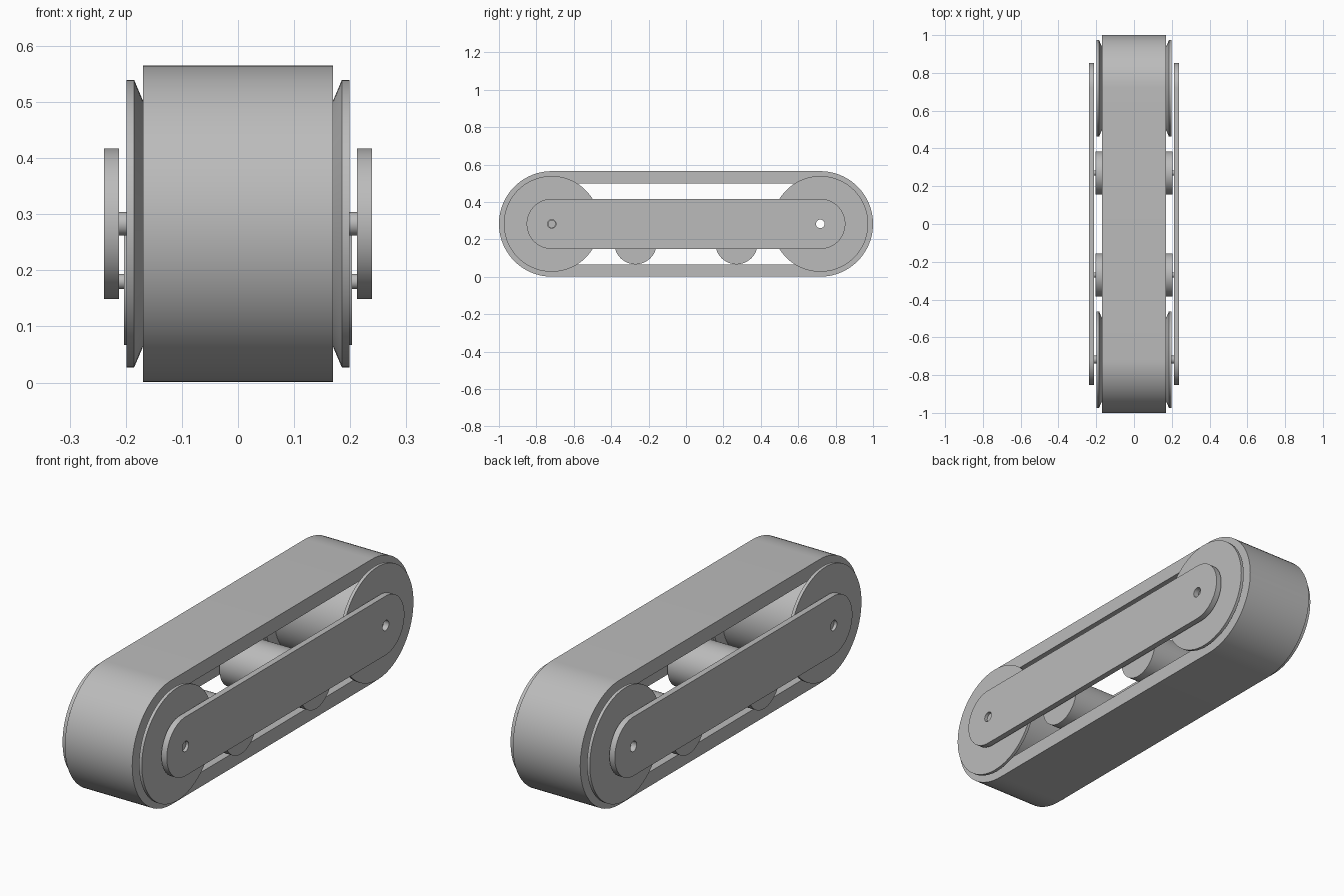
import bpy, bmesh
from math import pi, cos, sin
from mathutils import Matrix, Vector

cube = bpy.data.objects.get("Cube")
if cube:
    bpy.data.objects.remove(cube)

AXLE_Y, AXLE_Z = 0.718, 0.283
HOLE_R = 0.023

grey = bpy.data.materials.new("plain grey")
grey.use_nodes = True
colour = (0.5, 0.5, 0.5, 1)
grey.diffuse_color = colour
grey.node_tree.nodes["Principled BSDF"].inputs["Base Color"].default_value = colour


def finish(obj):
    """Give an object its colour and smooth, sharp-edged shading."""
    obj.data.materials.clear()
    obj.data.materials.append(grey)
    bpy.ops.object.select_all(action="DESELECT")
    obj.select_set(True)
    bpy.context.view_layer.objects.active = obj
    bpy.ops.object.shade_smooth_by_angle(angle=pi / 6)
    return obj


def arc(y, z, r, start, end, n):
    return [(y + r * cos(start + (end - start) * i / n),
             z + r * sin(start + (end - start) * i / n)) for i in range(n + 1)]


def stadium(r):
    return (arc(AXLE_Y, AXLE_Z, r, -pi / 2, pi / 2, 40)
            + arc(-AXLE_Y, AXLE_Z, r, pi / 2, 3 * pi / 2, 40))


def slab(name, outlines, x, width):
    """Extrude nested outlines in the side plane; inner ones become holes."""
    curve = bpy.data.curves.new(name, "CURVE")
    curve.dimensions = "2D"
    curve.fill_mode = "BOTH"
    curve.extrude = width / 2
    for points in outlines:
        spline = curve.splines.new("POLY")
        spline.points.add(len(points) - 1)
        for p, (y, z) in zip(spline.points, points):
            p.co = (y, z, 0, 1)
        spline.use_cyclic_u = True
    temp = bpy.data.objects.new(name + " curve", curve)
    bpy.context.collection.objects.link(temp)
    bpy.context.view_layer.update()
    mesh = bpy.data.meshes.new_from_object(temp.evaluated_get(bpy.context.evaluated_depsgraph_get()))
    bpy.data.objects.remove(temp)
    # Turn the flat outline upright, thickness along x
    mesh.transform(Matrix(((0, 0, 1, x), (1, 0, 0, 0), (0, 1, 0, 0), (0, 0, 0, 1))))
    bm = bmesh.new()
    bm.from_mesh(mesh)
    bmesh.ops.remove_doubles(bm, verts=bm.verts, dist=1e-5)
    bmesh.ops.recalc_face_normals(bm, faces=bm.faces)
    bm.to_mesh(mesh)
    bm.free()
    mesh.name = name
    obj = bpy.data.objects.new(name, mesh)
    bpy.context.collection.objects.link(obj)
    return finish(obj)


def lathe(name, half, y, z, bore=0.0):
    """Spin a mirrored (x, radius) half profile around an axle along x."""
    profile = half + [(-px, r) for px, r in reversed(half)]
    end = half[0][0]
    profile = [(end, bore)] + profile + [(-end, bore)]
    bm = bmesh.new()
    verts = [bm.verts.new((px, 0, r)) for px, r in profile]
    edges = [bm.edges.new(pair) for pair in zip(verts, verts[1:])]
    if bore:
        edges.append(bm.edges.new((verts[-1], verts[0])))
    bmesh.ops.spin(bm, geom=verts + edges, cent=(0, 0, 0), axis=(1, 0, 0),
                   angle=2 * pi, steps=72, use_merge=True)
    bmesh.ops.remove_doubles(bm, verts=bm.verts, dist=1e-5)
    bmesh.ops.recalc_face_normals(bm, faces=bm.faces)
    bmesh.ops.translate(bm, verts=bm.verts, vec=Vector((0, y, z)))
    mesh = bpy.data.meshes.new(name)
    bm.to_mesh(mesh)
    bm.free()
    obj = bpy.data.objects.new(name, mesh)
    bpy.context.collection.objects.link(obj)
    return finish(obj)


# Track belt
slab("track_belt", [stadium(0.282), stadium(0.217)], 0, 0.338)

# Flanged end wheels; only the front one carries an axle
wheel = [(0.199, 0.256), (0.185, 0.256), (0.168, 0.216)]
lathe("rear_wheel", wheel, AXLE_Y, AXLE_Z, HOLE_R)
lathe("front_wheel", wheel, -AXLE_Y, AXLE_Z)
lathe("front_axle", [(0.226, 0.021)], -AXLE_Y, AXLE_Z)

# Support rollers with their pins
for side, y in (("front", -0.27), ("rear", 0.27)):
    lathe(side + "_roller", [(0.203, 0.113)], y, 0.18)
    lathe(side + "_roller_pin", [(0.225, 0.0135)], y, 0.18)

# Side plates with an axle hole at each end
holes = [arc(y, AXLE_Z, HOLE_R, 0, 2 * pi * 31 / 32, 31) for y in (-AXLE_Y, AXLE_Y)]
for side, s in (("left", 1), ("right", -1)):
    slab(side + "_side_plate", [stadium(0.134)] + holes, s * 0.2255, 0.027)
